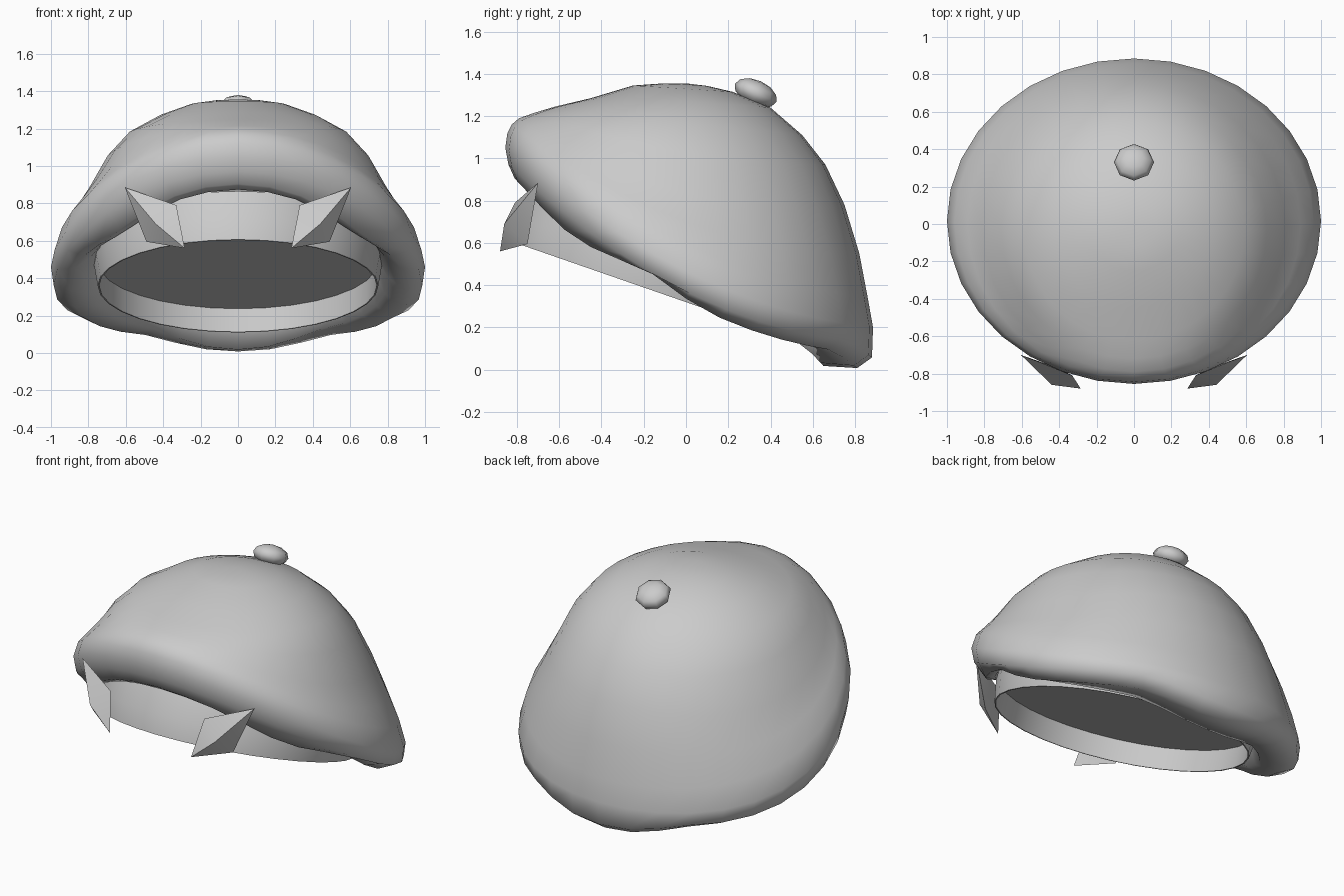
import bpy, bmesh, math
from mathutils import Vector, Matrix

cube = bpy.data.objects.get("Cube")
if cube:
    bpy.data.objects.remove(cube, do_unlink=True)

grey = bpy.data.materials.new("wool_grey")
grey.use_nodes = True
grey.diffuse_color = (0.6, 0.6, 0.6, 1)
grey.node_tree.nodes["Principled BSDF"].inputs["Base Color"].default_value = (0.6, 0.6, 0.6, 1)


def finish(name, bm, smooth):
    bmesh.ops.recalc_face_normals(bm, faces=bm.faces[:])
    mesh = bpy.data.meshes.new(name)
    bm.to_mesh(mesh)
    bm.free()
    obj = bpy.data.objects.new(name, mesh)
    bpy.context.collection.objects.link(obj)
    mesh.materials.append(grey)
    bpy.ops.object.select_all(action='DESELECT')
    obj.select_set(True)
    bpy.context.view_layer.objects.active = obj
    bpy.ops.object.shade_smooth_by_angle(angle=math.radians(smooth))


def bridge(bm, a, b):
    n = len(a)
    for i in range(n):
        bm.faces.new((a[i], a[(i + 1) % n], b[(i + 1) % n], b[i]))


def blend(front, side, back, c):
    return side + (back - front) / 2 * c + ((back + front) / 2 - side) * c * c


def bump(c, centre, width):
    return math.exp(-((c - centre) / width) ** 2)


# Beret crown: rings from the top, over the rolled rim, to the band
# front y, front z, side x, side z, back y, back z
RINGS = [
    (-.12, 1.354, .12, 1.35, .10, 1.343),
    (-.25, 1.345, .25, 1.33, .22, 1.315),
    (-.45, 1.285, .42, 1.27, .40, 1.24),
    (-.62, 1.245, .59, 1.17, .55, 1.11),
    (-.72, 1.215, .71, 1.03, .66, .97),
    (-.79, 1.19, .81, .84, .75, .78),
    (-.825, 1.16, .89, .70, .82, .55),
    (-.845, 1.12, .96, .59, .86, .34),
    (-.855, 1.05, 1.0, .46, .885, .20),
    (-.84, .97, .985, .36, .88, .13),
    (-.81, .91, .89, .32, .81, .08),
    (-.77, .88, .80, .39, .65, .09),
    (-.73, .90, .755, .48, .63, .16),
]
SEG = 32
bm = bmesh.new()
rings = []
for k, (fy, fz, sx, sz, by, bz) in enumerate(RINGS):
    ring = []
    for i in range(SEG):
        a = 2 * math.pi * i / SEG
        c = math.cos(a)
        z = blend(fz, sz, bz, c)
        if k in (9, 10, 11):  # sagging lump at the back
            z -= .072 * max(0, (c - .87) / .13)
        if k in (10, 11):  # wavy lower edge along the sides
            z += .045 * bump(c, -.2, .2) - .04 * bump(c, -.7, .22)
        ring.append(bm.verts.new((sx * math.sin(a), blend(fy, (fy + by) / 2, by, c), z)))
    rings.append(ring)
apex = bm.verts.new((0, 0, 1.355))
for i in range(SEG):
    bm.faces.new((apex, rings[0][i], rings[0][(i + 1) % SEG]))
for a, b in zip(rings, rings[1:]):
    bridge(bm, a, b)
finish("beret_crown", bm, 80)

# Tilted head band with thickness, and the flat lining inside it
tilt = Matrix.Translation((0, -.11, .358)) @ Matrix.Rotation(-math.atan(.347), 4, 'X')


def ellipse(bm, rx, ry, h):
    return [bm.verts.new(tilt @ Vector((rx * math.sin(t), ry * math.cos(t), h)))
            for t in (2 * math.pi * i / SEG for i in range(SEG))]


bm = bmesh.new()
loops = [ellipse(bm, *p) for p in
         ((.745, .745, .13), (.742, .75, 0), (.75, .758, 0), (.77, .77, .12), (.765, .74, .28))]
for a, b in zip(loops, loops[1:]):
    bridge(bm, a, b)
finish("head_band", bm, 40)

bm = bmesh.new()
bm.faces.new(ellipse(bm, .75, .75, .13))
finish("lining", bm, 30)

# Pompom on the crown
bm = bmesh.new()
bmesh.ops.create_uvsphere(bm, u_segments=8, v_segments=6, radius=1, matrix=(
    Matrix.Translation((0, .33, 1.31)) @ Matrix.Rotation(-.42, 4, 'X')
    @ Matrix.Diagonal((.107, .107, .06, 1))))
finish("pompom", bm, 60)

# Pair of diamond studs on the front of the band
for name, s in (("left_stud", 1), ("right_stud", -1)):
    bm = bmesh.new()
    rim = [bm.verts.new((s * x, y, z)) for x, y, z in
           ((.605, -.70, .885), (.33, -.81, .79), (.285, -.88, .56), (.49, -.75, .595))]
    peak = bm.verts.new((s * .44, -.86, .69))
    back = bm.verts.new((s * .42, -.765, .715))
    for i in range(4):
        bm.faces.new((rim[i], rim[(i + 1) % 4], peak))
        bm.faces.new((rim[(i + 1) % 4], rim[i], back))
    finish(name, bm, 60)
